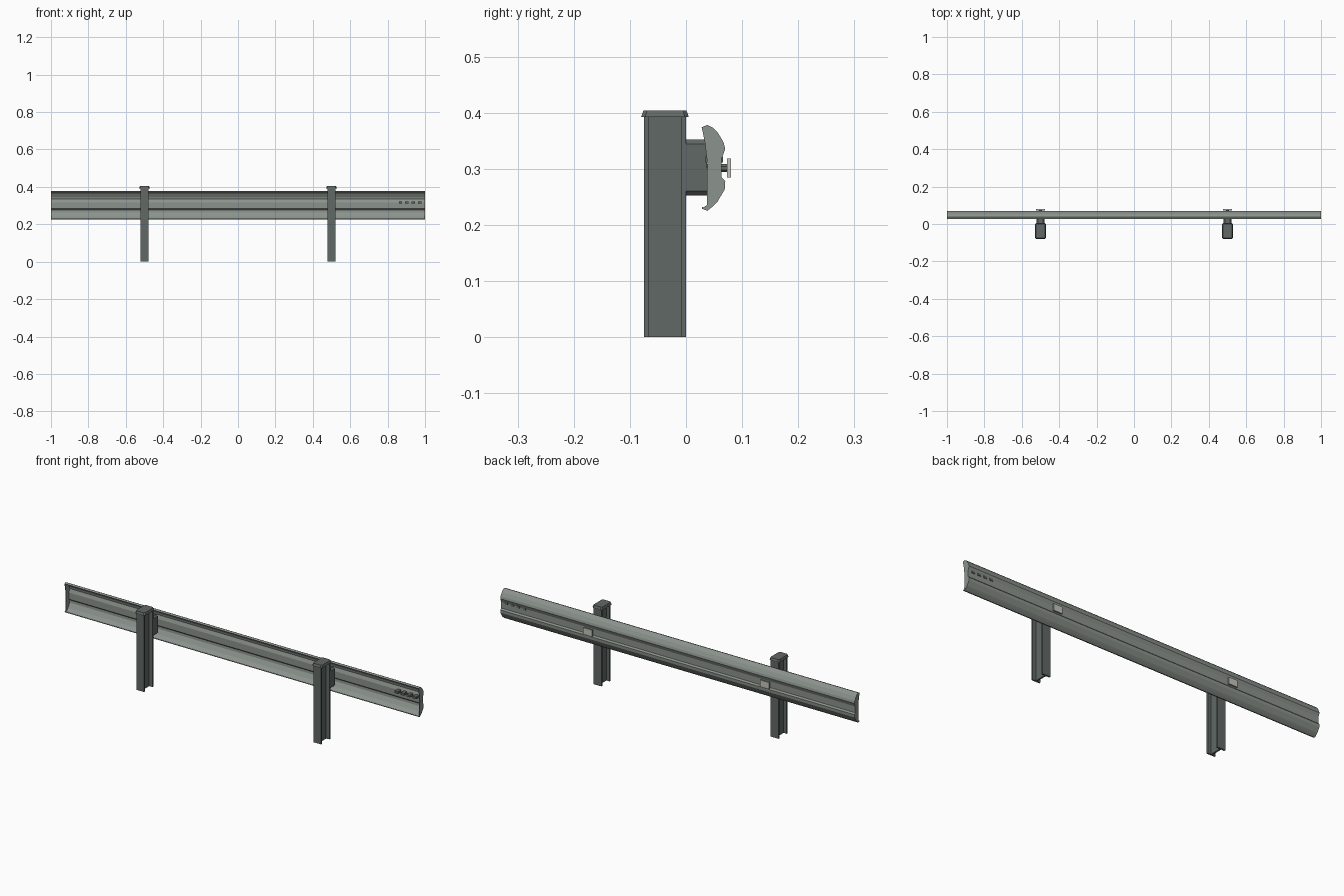
import bpy, bmesh
from mathutils import Vector

cube = bpy.data.objects.get("Cube")
if cube:
    bpy.data.objects.remove(cube)


def material(name, colour):
    m = bpy.data.materials.new(name)
    m.use_nodes = True
    m.diffuse_color = (*colour, 1)
    m.node_tree.nodes["Principled BSDF"].inputs["Base Color"].default_value = (*colour, 1)
    return m


dark_steel = material("dark steel", (0.12, 0.14, 0.13))
rail_steel = material("galvanised steel", (0.26, 0.29, 0.265))
reflector_grey = material("pale reflector", (0.56, 0.56, 0.51))


def finish(name, bm, mat):
    bmesh.ops.recalc_face_normals(bm, faces=bm.faces)
    mesh = bpy.data.meshes.new(name)
    bm.to_mesh(mesh)
    bm.free()
    mesh.materials.append(mat)
    ob = bpy.data.objects.new(name, mesh)
    bpy.context.collection.objects.link(ob)
    return ob


def prism(name, outline, start, end, mat, axis):
    """Extrude a closed outline along x (outline in y, z), y (x, z) or z (x, y)."""
    place = {"x": lambda a, b, t: (t, a, b),
             "y": lambda a, b, t: (a, t, b),
             "z": lambda a, b, t: (a, b, t)}[axis]
    bm = bmesh.new()
    face = bm.faces.new([bm.verts.new(place(a, b, start)) for a, b in outline])
    ext = bmesh.ops.extrude_face_region(bm, geom=[face])
    verts = [v for v in ext["geom"] if isinstance(v, bmesh.types.BMVert)]
    bmesh.ops.translate(bm, verts=verts, vec=Vector(place(0, 0, end - start)))
    return finish(name, bm, mat)


def chamfered(a0, a1, b0, b1, c):
    return [(a0 + c, b0), (a1 - c, b0), (a1, b0 + c), (a1, b1 - c),
            (a1 - c, b1), (a0 + c, b1), (a0, b1 - c), (a0, b0 + c)]


def rect(a0, a1, b0, b1):
    return [(a0, b0), (a1, b0), (a1, b1), (a0, b1)]


# Corrugated rail: a bent sheet with folded lips
profile = [(0.028, 0.374), (0.038, 0.378), (0.048, 0.373), (0.057, 0.364),
           (0.067, 0.347), (0.07, 0.335), (0.063, 0.317), (0.063, 0.285),
           (0.07, 0.278), (0.069, 0.263), (0.056, 0.241), (0.048, 0.233),
           (0.038, 0.225), (0.028, 0.229)]
bm = bmesh.new()
ends = [[bm.verts.new((x, y, z)) for y, z in profile] for x in (-1, 1)]
for i in range(len(profile) - 1):
    bm.faces.new((ends[0][i], ends[0][i + 1], ends[1][i + 1], ends[1][i]))
rail = finish("rail", bm, rail_steel)
sheet = rail.modifiers.new("thickness", "SOLIDIFY")
sheet.thickness = 0.003
# Grow the sheet inward, towards the front
sheet.offset = -1 if sum(p.normal.y for p in rail.data.polygons) > 0 else 1

# Closing plates on the two rail ends
front_edge = [(0.037, 0.235), (0.038, 0.31), (0.034, 0.345)]
for side, x in (("right", -1), ("left", 0.997)):
    prism(side + "_end_plate", profile + front_edge, x, x + 0.003, rail_steel, "x")

# Row of splice bolts at one end
for i in range(4):
    x = 0.86 + i * 0.034
    prism(f"splice_bolt_{i + 1}", rect(x, x + 0.018, 0.311, 0.322),
          0.035, 0.066, dark_steel, "y")

for side, x in (("right", -0.5), ("left", 0.5)):
    # I-beam post
    w, t = 0.022, 0.004
    half = [(w, -0.075), (w, -0.067), (t, -0.067), (t, -0.008), (w, -0.008), (w, 0)]
    outline = [(x + a, b) for a, b in half] + [(x - a, b) for a, b in reversed(half)]
    prism(side + "_post", outline, 0, 0.395, dark_steel, "z")

    # Tapered cap with clipped corners
    cap = prism(side + "_post_cap", chamfered(x - 0.029, x + 0.029, -0.08, 0.005, 0.007),
                0.392, 0.404, dark_steel, "z")
    for v in cap.data.vertices:
        if v.co.z > 0.4:
            v.co.x = x + (v.co.x - x) * 0.86
            v.co.y = -0.0375 + (v.co.y + 0.0375) * 0.9

    # Spacer block between post and rail
    prism(side + "_spacer", chamfered(x - 0.021, x + 0.021, 0.252, 0.352, 0.008),
          0, 0.037, dark_steel, "y")

    # Bolt through the rail, carrying a reflector plate
    prism(side + "_bolt", chamfered(x - 0.007, x + 0.007, 0.294, 0.308, 0.004),
          0.037, 0.074, dark_steel, "y")
    prism(side + "_reflector", rect(x - 0.025, x + 0.025, 0.284, 0.318),
          0.073, 0.08, reflector_grey, "y")
